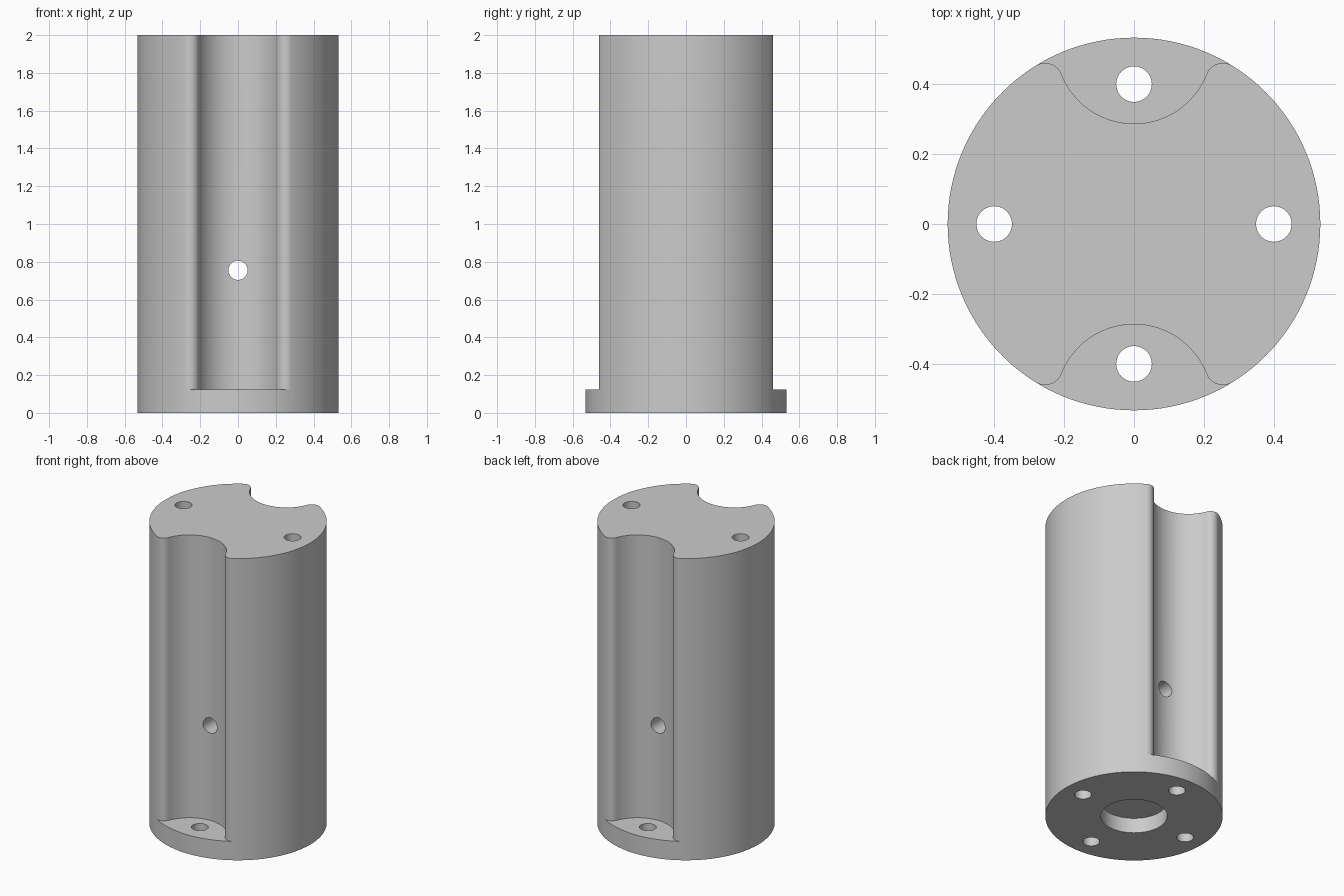
import bpy, bmesh, math
from math import cos, sin, pi
from mathutils import Vector

cube = bpy.data.objects.get("Cube")
if cube:
    bpy.data.objects.remove(cube)

RADIUS, HEIGHT, FLANGE = 0.533, 2.0, 0.125
GROOVE_Y, GROOVE_R, FILLET = 0.51, 0.223, 0.05
HOLE_R, HOLE_DIST = 0.051, 0.4

grey = bpy.data.materials.new("light grey")
grey.use_nodes = True
grey.diffuse_color = (0.6, 0.6, 0.6, 1)
grey.node_tree.nodes["Principled BSDF"].inputs["Base Color"].default_value = (0.6, 0.6, 0.6, 1)


def prism(name, outline, z0, z1):
    """Extrude a flat outline upward from z0 to z1."""
    bm = bmesh.new()
    face = bm.faces.new([bm.verts.new((p[0], p[1], z0)) for p in outline])
    top = bmesh.ops.extrude_face_region(bm, geom=[face])["geom"]
    bmesh.ops.translate(bm, vec=(0, 0, z1 - z0),
                        verts=[v for v in top if isinstance(v, bmesh.types.BMVert)])
    bmesh.ops.recalc_face_normals(bm, faces=bm.faces)
    mesh = bpy.data.meshes.new(name)
    bm.to_mesh(mesh)
    bm.free()
    mesh.materials.append(grey)
    obj = bpy.data.objects.new(name, mesh)
    bpy.context.collection.objects.link(obj)
    return obj


def arc(centre, radius, a0, a1, steps):
    return [centre + radius * Vector((cos(a0 + (a1 - a0) * i / steps),
                                      sin(a0 + (a1 - a0) * i / steps)))
            for i in range(steps + 1)]


def circle(radius, steps, x=0, y=0):
    return arc(Vector((x, y)), radius, 0, 2 * pi, steps)[:-1]


def groove_outline():
    """Round channel whose lips are rounded over into the outer wall."""
    d0, d1 = RADIUS - FILLET, GROOVE_R + FILLET
    y = (d0**2 - d1**2 + GROOVE_Y**2) / (2 * GROOVE_Y)
    lip = Vector((math.sqrt(d0**2 - y**2), y))
    rim_angle = math.atan2(lip.y, lip.x)
    to_groove = Vector((0, GROOVE_Y)) - lip
    inner_angle = math.atan2(to_groove.y, to_groove.x)
    right = arc(lip, FILLET, rim_angle, inner_angle, 12)
    left = [Vector((-p.x, p.y)) for p in reversed(right)]
    a = inner_angle - pi
    bottom = arc(Vector((0, GROOVE_Y)), GROOVE_R, a, -pi - a, 40)[1:-1]
    outside = lip.normalized() * 0.8
    return [outside] + right + bottom + left + [Vector((-outside.x, outside.y))]


# Main cylinder
body = prism("body", circle(RADIUS, 128), 0, HEIGHT)
cutters = []

# Side channels, front and back, stopping above the flange
profile = groove_outline()
for name, s in (("back_channel_cutter", 1), ("front_channel_cutter", -1)):
    cutters.append(prism(name, [s * p for p in profile], FLANGE, HEIGHT + 0.1))

# Four lengthwise screw holes
for i in range(4):
    a = i * pi / 2
    cutters.append(prism("screw_hole_cutter", circle(HOLE_R, 32, HOLE_DIST * cos(a),
                         HOLE_DIST * sin(a)), -0.1, HEIGHT + 0.1))

# Shallow recess in the base
cutters.append(prism("base_recess_cutter", circle(0.2, 64), -0.1, 0.1))

# Cross hole from channel to channel
cross = prism("cross_hole_cutter", circle(HOLE_R, 32), -1, 1)
cross.rotation_euler.x = pi / 2
cross.location.z = 0.755
cutters.append(cross)

# Cut everything out of the body
bpy.context.view_layer.objects.active = body
body.select_set(True)
for cutter in cutters:
    mod = body.modifiers.new("cut", "BOOLEAN")
    mod.operation = "DIFFERENCE"
    mod.solver = "EXACT"
    mod.object = cutter
    bpy.ops.object.modifier_apply(modifier=mod.name)
for cutter in cutters:
    bpy.data.objects.remove(cutter)

bpy.ops.object.shade_smooth_by_angle(angle=math.radians(30))
